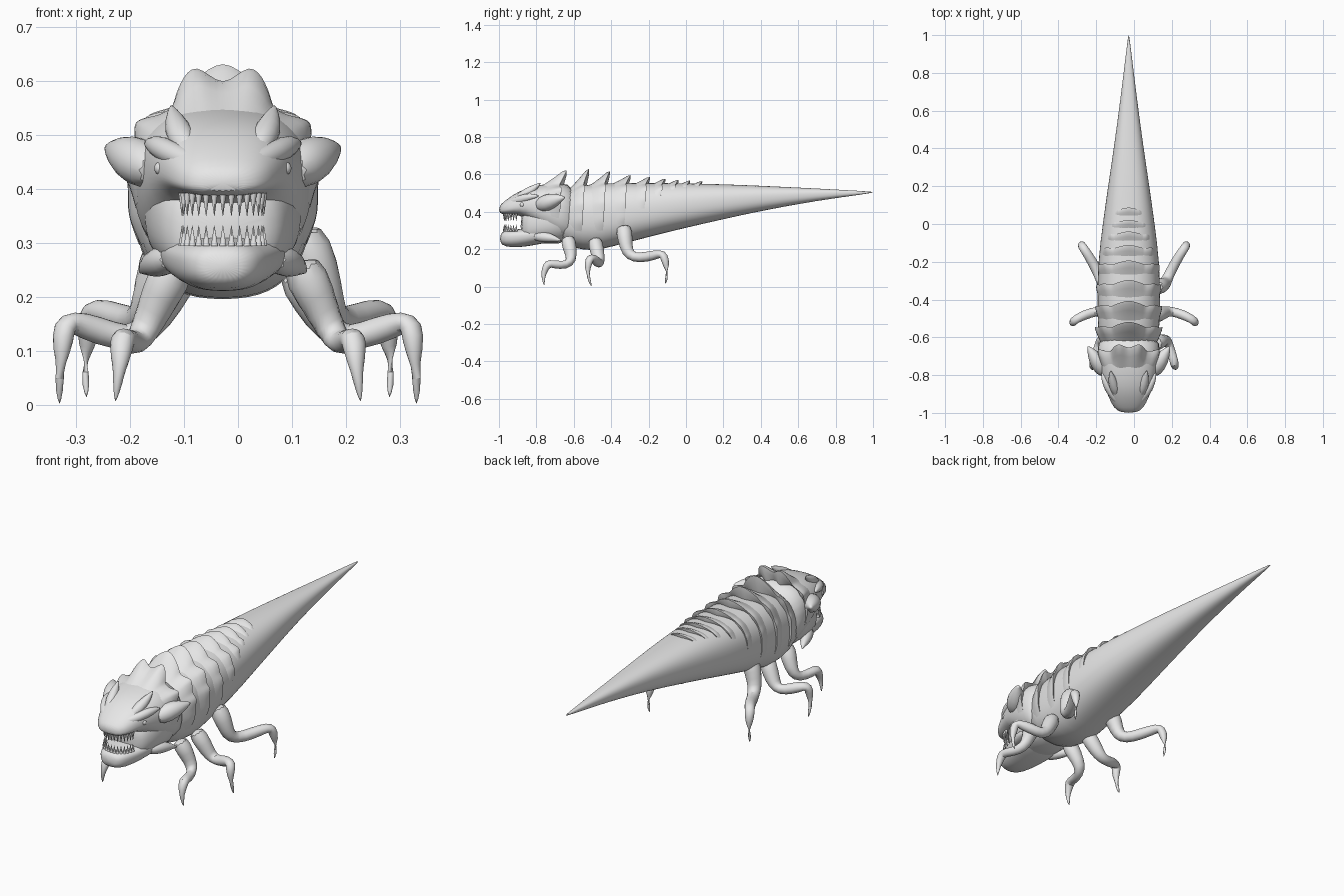
import bpy, bmesh, math
from mathutils import Vector, Matrix

cube = bpy.data.objects.get("Cube")
if cube:
    bpy.data.objects.remove(cube, do_unlink=True)

BODY_X = -0.028          # the trunk sits slightly to one side of the legs
SIDES = {"left": 1, "right": -1}

grey = bpy.data.materials.new("plain_grey")
grey.use_nodes = True
grey.diffuse_color = (0.8, 0.8, 0.8, 1)
grey.node_tree.nodes["Principled BSDF"].inputs["Base Color"].default_value = (0.8, 0.8, 0.8, 1)


def finish(name, bm, subdivide=0, sharp=60):
    """Turn a bmesh into a shaded object."""
    bmesh.ops.recalc_face_normals(bm, faces=bm.faces)
    mesh = bpy.data.meshes.new(name)
    bm.to_mesh(mesh)
    bm.free()
    mesh.materials.append(grey)
    mesh.shade_smooth()
    mesh.set_sharp_from_angle(angle=math.radians(sharp))
    obj = bpy.data.objects.new(name, mesh)
    bpy.context.collection.objects.link(obj)
    if subdivide:
        mod = obj.modifiers.new("Smooth", 'SUBSURF')
        mod.levels = mod.render_levels = subdivide
    return obj


def skin_rings(bm, rings, closed=True):
    """Bridge successive rows of points with quads."""
    rows = [[bm.verts.new(p) for p in ring] for ring in rings]
    for a, b in zip(rows, rows[1:]):
        n = len(a)
        for i in range(n if closed else n - 1):
            j = (i + 1) % n
            bm.faces.new((a[i], a[j], b[j], b[i]))
    if closed:
        bm.faces.new(rows[0])
        bm.faces.new(rows[-1])


def section_point(station, angle):
    """Point on a rounded cross-section; the angle starts at the top."""
    y, half, top, mid, low = station
    s, c = math.sin(angle), math.cos(angle)
    x = math.copysign(abs(s) ** 0.8, s) * half
    z = mid + math.copysign(abs(c) ** 0.85, c) * (top - mid if c > 0 else mid - low)
    return Vector((BODY_X + x, y, z))


def loft(name, stations, n=28):
    bm = bmesh.new()
    skin_rings(bm, [[section_point(s, math.tau * i / n) for i in range(n)] for s in stations])
    return finish(name, bm, 1)


def station_at(stations, y):
    for a, b in zip(stations, stations[1:]):
        if y <= b[0]:
            t = max(0, (y - a[0]) / (b[0] - a[0]))
            return [p + (q - p) * t for p, q in zip(a, b)]
    return stations[-1]


def plate(name, stations, front, tip, span, lobes, width, base):
    """Flared saddle plate with pointed lobes along its rear rim."""
    peak = max(r for a, r in lobes)
    rows = [[], [], [], []]
    steps = 48
    for i in range(steps + 1):
        deg = span * (2 * i / steps - 1)
        ang = math.radians(deg)
        out = Vector((math.sin(ang), 0, math.cos(ang)))
        rise = max([base] + [r * (1 - abs(abs(deg) - a) / width) for a, r in lobes])
        fade = min(1, 4 * (1 - abs(deg) / span))
        rise *= fade
        rear = tip - 0.045 * (1 - rise / peak) * (tip - front) / 0.15
        mid = front + (rear - front) * 0.55
        under = rear - 0.2 * (tip - front)
        for row, y, lift in ((0, front, -0.012), (1, mid, 0.3 * rise + 0.002 * fade),
                             (2, rear, rise), (3, under, -0.012)):
            row_point = section_point(station_at(stations, y), ang) + out * lift
            rows[row].append(row_point)
    bm = bmesh.new()
    skin_rings(bm, rows, closed=False)
    return finish(name, bm, 1, 50)


def tube(name, path, n=10, subdivide=1):
    """Tapered limb or horn; the path holds x, y, z, radius."""
    pts = [Vector(p[:3]) for p in path]
    rings = []
    for i, p in enumerate(pts):
        d = (pts[min(i + 1, len(pts) - 1)] - pts[max(i - 1, 0)]).normalized()
        turn = d.to_track_quat('Z', 'Y')
        rings.append([p + turn @ Vector((math.cos(math.tau * k / n), math.sin(math.tau * k / n), 0))
                      * path[i][3] for k in range(n)])
    bm = bmesh.new()
    skin_rings(bm, rings)
    return finish(name, bm, subdivide)


def paired(name, path, centre):
    for side, s in SIDES.items():
        tube(side + "_" + name, [(centre + s * x, y, z, r) for x, y, z, r in path])


# Trunk and tail: y, half width, top, widest height, bottom
trunk = [(-.7, .14, .48, .36, .245), (-.6, .16, .535, .37, .205), (-.5, .165, .55, .37, .188),
         (-.4, .167, .555, .38, .212), (-.2, .164, .555, .4, .265), (0, .138, .553, .43, .315),
         (.2, .11, .548, .455, .36), (.4, .079, .54, .475, .405), (.7, .039, .525, .495, .46),
         (.95, .009, .511, .503, .494), (1, .002, .507, .505, .503)]
loft("body_and_tail", trunk)

# Head, throat and lower jaw
skull = [(-1, .04, .43, .408, .395), (-.975, .08, .455, .412, .385), (-.92, .105, .495, .425, .385),
         (-.86, .13, .525, .44, .375), (-.78, .155, .545, .43, .3), (-.68, .17, .56, .42, .25),
         (-.58, .16, .54, .38, .22)]
loft("head", skull)
loft("throat", [(-.885, .085, .39, .33, .25), (-.85, .115, .43, .33, .225),
                (-.75, .15, .5, .36, .235), (-.6, .155, .5, .36, .22)])
loft("lower_jaw", [(-.995, .035, .28, .255, .235), (-.97, .068, .303, .265, .213),
                   (-.9, .092, .305, .27, .208), (-.82, .115, .32, .28, .22),
                   (-.7, .135, .33, .29, .242)])

# Two rows of pointed teeth around the jaw curve
for name, root, tip in (("upper_teeth", .392, .35), ("lower_teeth", .294, .332)):
    bm = bmesh.new()
    for i in range(15):
        a = math.radians(-84 + 12 * i)
        spot = Vector((BODY_X + .076 * math.sin(a), -.9 - .072 * math.cos(a), (root + tip) / 2))
        flip = Matrix.Rotation(math.pi if tip < root else 0, 4, 'X')
        bmesh.ops.create_cone(bm, cap_ends=True, segments=6, radius1=.0075, radius2=.0005,
                              depth=abs(tip - root), matrix=Matrix.Translation(spot) @ flip)
    finish(name, bm)

# Brow ridges, horns and eyes
paired("brow_ridge", [(.0, -.975, .425, .018), (.05, -.945, .445, .022), (.1, -.885, .468, .024),
                      (.125, -.83, .482, .022), (.145, -.785, .485, .002)], BODY_X)
paired("brow_horn", [(.06, -.91, .465, .02), (.078, -.86, .495, .03), (.09, -.81, .528, .02),
                     (.096, -.775, .556, .001)], BODY_X)
paired("cheek_frill", [(.12, -.8, .43, .035), (.155, -.74, .45, .052), (.19, -.69, .468, .034),
                       (.218, -.645, .478, .003)], BODY_X)
paired("jaw_spike", [(.09, -.82, .27, .025), (.12, -.75, .265, .032), (.14, -.7, .257, .018),
                     (.155, -.665, .245, .001)], BODY_X)
for side, s in SIDES.items():
    bm = bmesh.new()
    bmesh.ops.create_uvsphere(bm, u_segments=12, v_segments=8, radius=.013,
                              matrix=Matrix.Translation((BODY_X + s * .114, -.875, .438)))
    finish(side + "_eye", bm)

# Twin-pointed head crest, then the back plates shrinking toward the tail
plate("head_crest", skull, -.78, -.615, 105, [(10, .12), (52, .045), (84, .04)], 19, .012)
back = [(-.5, .15, .125, 112), (-.39, .14, .095, 112), (-.28, .13, .063, 108), (-.18, .11, .048, 85),
        (-.1, .09, .034, 60), (-.03, .08, .027, 45), (.03, .07, .022, 35), (.095, .07, .02, 28)]
for k, (tip, length, rise, span) in enumerate(back):
    plate("back_plate_" + str(k + 1), trunk, tip - length, tip, span,
          [(0, rise), (42, rise * .45), (70, rise * .3), (95, rise * .25)], 32, rise * .12)

# Three pairs of jointed legs ending in curved claws
paired("front_leg", [(.11, -.635, .27, .045), (.145, -.62, .2, .04), (.172, -.61, .14, .032),
                     (.188, -.64, .112, .024), (.208, -.71, .12, .023), (.214, -.74, .125, .025),
                     (.218, -.758, .085, .02), (.222, -.764, .045, .012), (.227, -.758, .005, .001)], 0)
paired("middle_leg", [(.1, -.49, .26, .045), (.14, -.475, .19, .04), (.17, -.465, .14, .033),
                      (.2, -.462, .12, .025), (.26, -.48, .138, .028), (.308, -.505, .155, .023),
                      (.322, -.517, .148, .024), (.326, -.527, .1, .02), (.331, -.522, .05, .013),
                      (.33, -.505, 0, .001)], 0)
paired("rear_leg", [(.11, -.335, .33, .05), (.15, -.325, .25, .043), (.165, -.315, .185, .036),
                    (.18, -.28, .152, .028), (.22, -.2, .16, .029), (.262, -.135, .178, .024),
                    (.274, -.118, .168, .025), (.28, -.104, .11, .02), (.283, -.102, .06, .013),
                    (.28, -.11, .012, .001)], 0)
